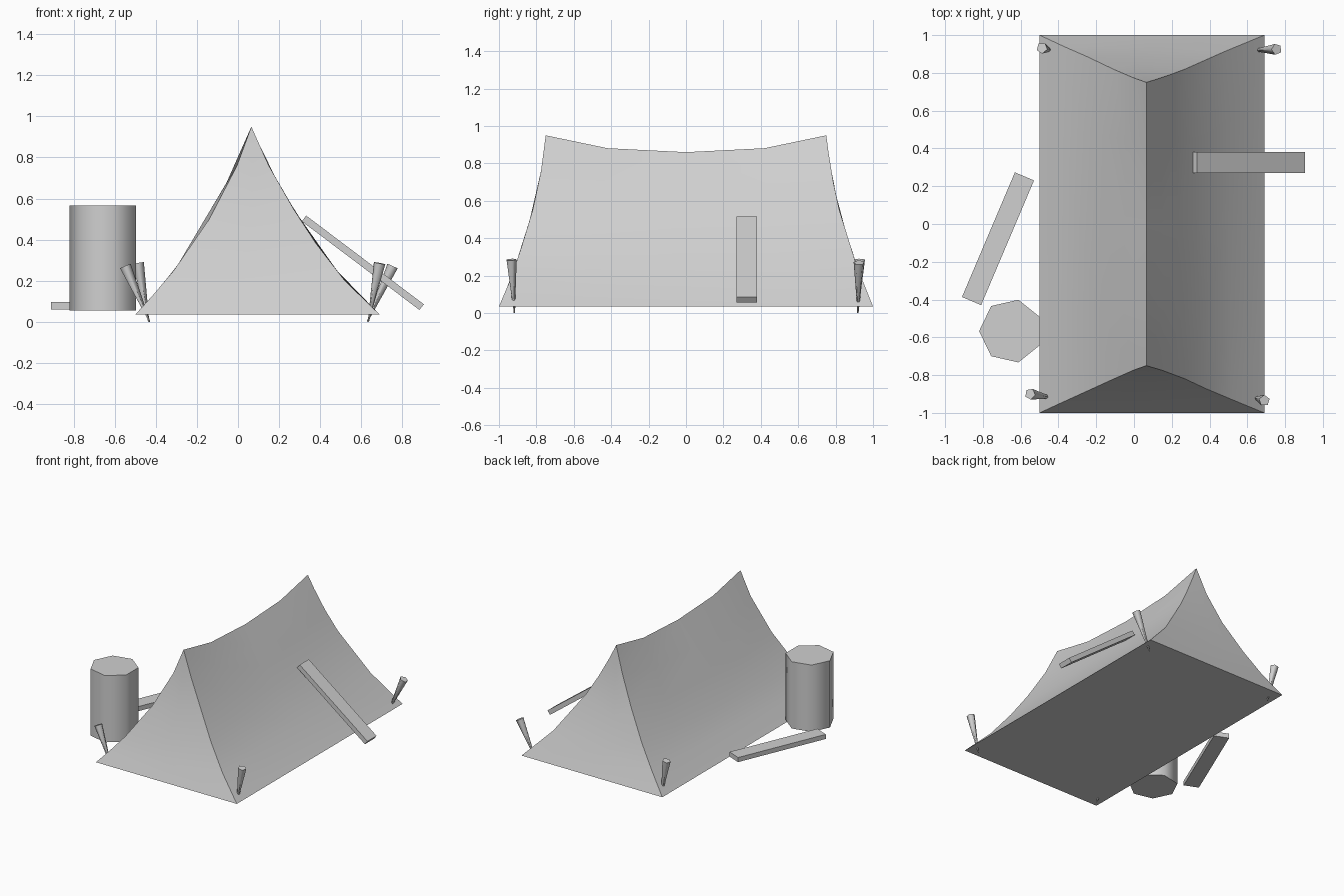
import bpy, bmesh, math
from mathutils import Vector

cube = bpy.data.objects.get("Cube")
if cube:
    bpy.data.objects.remove(cube, do_unlink=True)

grey = bpy.data.materials.new("plain grey")
grey.use_nodes = True
colour = (0.63, 0.63, 0.63, 1)
grey.diffuse_color = colour
grey.node_tree.nodes["Principled BSDF"].inputs["Base Color"].default_value = colour


def make(name, bm, angle):
    """Turn a bmesh into a grey object, smooth below the given angle."""
    bmesh.ops.recalc_face_normals(bm, faces=bm.faces)
    mesh = bpy.data.meshes.new(name)
    bm.to_mesh(mesh)
    bm.free()
    mesh.materials.append(grey)
    obj = bpy.data.objects.new(name, mesh)
    bpy.context.collection.objects.link(obj)
    bpy.ops.object.select_all(action='DESELECT')
    obj.select_set(True)
    bpy.context.view_layer.objects.active = obj
    bpy.ops.object.shade_smooth_by_angle(angle=math.radians(angle))
    return obj


# Tent corner seams: height, left x, right x, distance from the middle in y
SEAM = [(0.95, 0.065, 0.065, 0.75), (0.76, -0.005, 0.15, 0.775),
        (0.55, -0.11, 0.27, 0.82), (0.4, -0.2, 0.365, 0.865),
        (0.2, -0.35, 0.52, 0.93), (0.035, -0.5, 0.69, 1.0)]


def seam_point(z, side, end):
    for a, b in zip(SEAM, SEAM[1:]):
        if z >= b[0]:
            t = (a[0] - z) / (a[0] - b[0])
            return Vector((a[side] + t * (b[side] - a[side]),
                           end * (a[3] + t * (b[3] - a[3])), z))


def seam(heights, side, end):
    return [seam_point(z, side, end) for z in heights]


left_front = seam((0.95, 0.76, 0.5, 0.25, 0.13, 0.035), 1, -1)
left_back = seam((0.95, 0.76, 0.55, 0.34, 0.18, 0.035), 1, 1)
right_front = seam((0.95, 0.76, 0.55, 0.38, 0.2, 0.035), 2, -1)
right_back = seam((0.95, 0.85, 0.7, 0.55, 0.25, 0.035), 2, 1)


def add_grid(bm, columns):
    grid = [[bm.verts.new(p) for p in col] for col in columns]
    for a, b in zip(grid, grid[1:]):
        for i in range(len(a) - 1):
            bm.faces.new((a[i], b[i], b[i + 1], a[i + 1]))


def side_columns(front, back):
    """Cloth side: ridge sags, flat above the crease row, shallow below."""
    cols = [front]
    for f in (-0.56, 0, 0.56):
        t = (f + 1) / 2
        col = [a.lerp(b, t) for a, b in zip(front, back)]
        col[0].z -= 0.09 * (1 - abs(f) ** 2.5)
        for i in (1, 2):
            col[i] = col[0].lerp(col[3], i / 3)
        cols.append(col)
    return cols + [back]


tent = bmesh.new()
add_grid(tent, side_columns(left_front, left_back))
add_grid(tent, side_columns(right_front, right_back))
for left, right in ((left_front, right_front), (left_back, right_back)):
    add_grid(tent, [[a.lerp(b, t) for a, b in zip(left, right)] for t in (0, 0.5, 1)])
bmesh.ops.remove_doubles(tent, verts=tent.verts, dist=0.0005)
bmesh.ops.holes_fill(tent, edges=tent.edges, sides=0)
make("tent", tent, 60)


# Barrel, turned so that one corner points outward
def add_cone(name, sides, r_bottom, r_top, length, angle):
    bm = bmesh.new()
    bmesh.ops.create_cone(bm, cap_ends=True, segments=sides, radius1=r_bottom,
                          radius2=r_top, depth=length)
    return make(name, bm, angle)


barrel = add_cone("barrel", 7, 0.17, 0.17, 0.51, 60)
barrel.location = (-0.65, -0.567, 0.31)
barrel.rotation_euler.z = math.pi / 2
# bring a corner onto the -x direction
corner = max((barrel.data.vertices), key=lambda v: v.co.y).co
barrel.rotation_euler.z = math.pi - math.atan2(corner.y, corner.x)

# Pegs: driven through the tent corners, wide end up
PEGS = {
    "front_left_peg": ((0.635, -0.918, 0.0), (0.69, -0.935, 0.285)),
    "back_left_peg": ((0.63, 0.92, 0.0), (0.755, 0.925, 0.27)),
    "front_right_peg": ((-0.43, -0.92, 0.0), (-0.55, -0.9, 0.27)),
    "back_right_peg": ((-0.435, 0.918, 0.0), (-0.487, 0.932, 0.285)),
}
for name, (tip, head) in PEGS.items():
    tip, head = Vector(tip), Vector(head)
    peg = add_cone(name, 5, 0.003, 0.03, (head - tip).length, 75)
    peg.location = (tip + head) / 2
    peg.rotation_euler = (head - tip).to_track_quat('Z', 'Y').to_euler()


# Planks: one lying on the ground, one leaning on the tent
def add_plank(name, location, rotation):
    bm = bmesh.new()
    bmesh.ops.create_cube(bm, size=1)
    bmesh.ops.scale(bm, vec=(0.717, 0.11, 0.035), verts=bm.verts)
    plank = make(name, bm, 30)
    plank.location = location
    plank.rotation_euler = [math.radians(a) for a in rotation]


add_plank("ground_plank", (-0.72, -0.078, 0.078), (0, 0, 67))
add_plank("leaning_plank", (0.608, 0.325, 0.287), (0, 37, 0))
